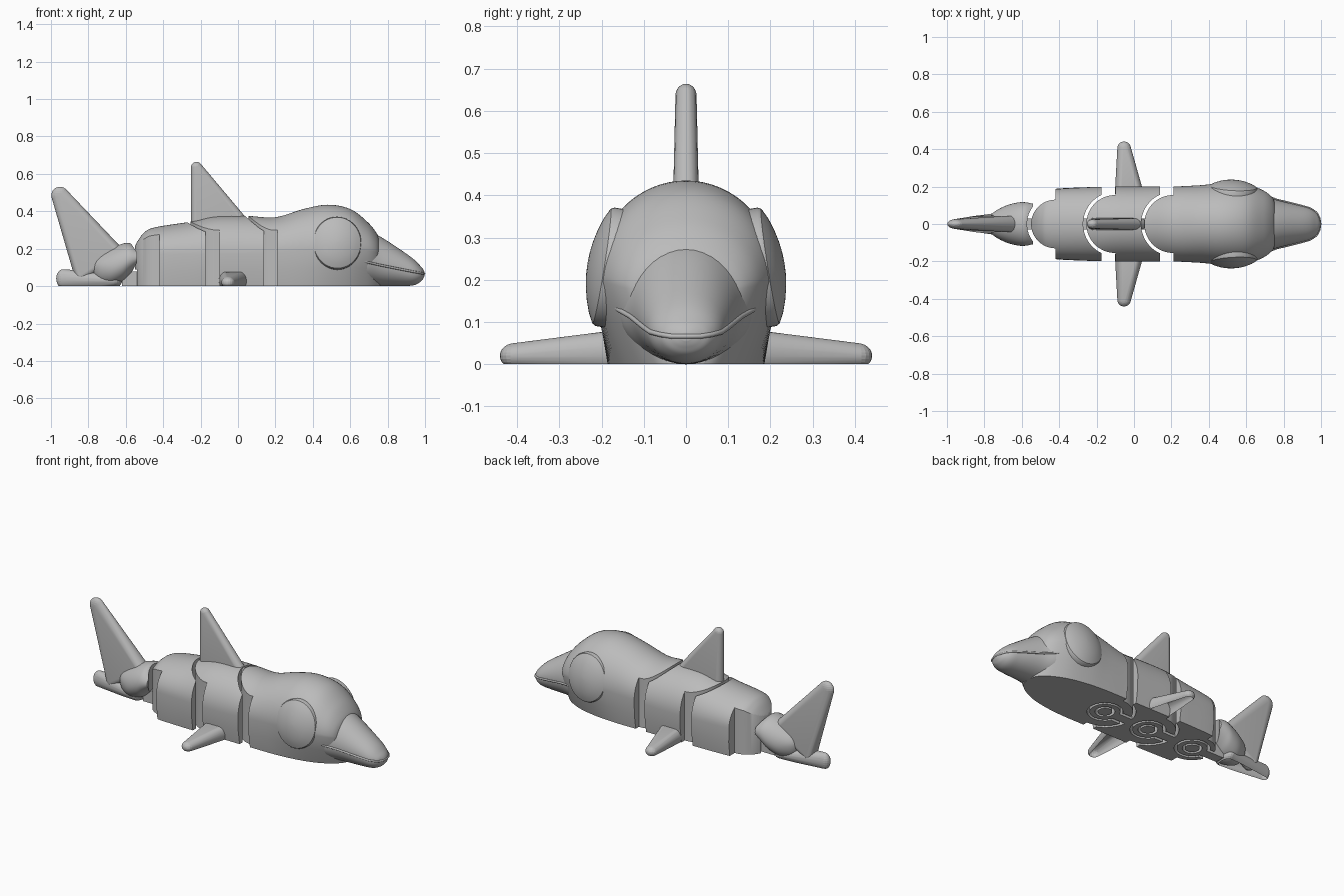
import bpy, bmesh, math
from mathutils import Vector

cube = bpy.data.objects.get("Cube")
if cube:
    bpy.data.objects.remove(cube)

grey = bpy.data.materials.new("plain_grey")
grey.use_nodes = True
grey.diffuse_color = (0.5, 0.5, 0.5, 1)
grey.node_tree.nodes["Principled BSDF"].inputs["Base Color"].default_value = (0.5, 0.5, 0.5, 1)


def finish(bm, name):
    bmesh.ops.recalc_face_normals(bm, faces=bm.faces)
    mesh = bpy.data.meshes.new(name)
    bm.to_mesh(mesh)
    bm.free()
    mesh.materials.append(grey)
    ob = bpy.data.objects.new(name, mesh)
    bpy.context.collection.objects.link(ob)
    return ob


def loft(name, rings):
    bm = bmesh.new()
    rows = [[bm.verts.new(p) for p in ring] for ring in rings]
    n = len(rows[0])
    for a, b in zip(rows, rows[1:]):
        for i in range(n):
            j = (i + 1) % n
            bm.faces.new((a[i], a[j], b[j], b[i]))
    bm.faces.new(rows[0])
    bm.faces.new(rows[-1])
    return finish(bm, name)


def smooth_stations(stations, steps=6):
    """Catmull-Rom refinement of loft stations."""
    out = []
    last = len(stations) - 1
    for i in range(last):
        p = [stations[min(max(i + k, 0), last)] for k in (-1, 0, 1, 2)]
        for s in range(steps):
            t = s / steps
            out.append([b + 0.5 * t * (c - a + t * (2*a - 5*b + 4*c - d + t * (3*(b - c) + d - a)))
                        for a, b, c, d in zip(*p)])
    return out + [list(stations[-1])]


def body_ring(x, w, zc, top, wb):
    arch = [(x, w * math.cos(math.pi * i / 32), zc + (top - zc) * math.sin(math.pi * i / 32))
            for i in range(33)]
    return arch + [(x, -(w + wb) / 2 - .006, zc / 2), (x, -wb, 0), (x, wb, 0),
                   (x, (w + wb) / 2 + .006, zc / 2)]


def oval_ring(x, w, zc, top, bottom):
    ring = []
    for i in range(40):
        a = math.tau * i / 40
        s = math.sin(a)
        ring.append((x, w * math.cos(a), zc + s * (top - zc if s > 0 else zc - bottom)))
    return ring


def prism(name, outline, z0, z1):
    return loft(name, [[(x, y, z) for x, y in outline] for z in (z0, z1)])


def arc(cx, r, a0, a1, n=32):
    return [(cx + r * math.cos(math.radians(a0 + (a1 - a0) * i / n)),
             r * math.sin(math.radians(a0 + (a1 - a0) * i / n))) for i in range(n + 1)]


def carve(ob, cutter, mode):
    mod = ob.modifiers.new(mode.lower(), "BOOLEAN")
    mod.operation, mod.solver, mod.object = mode, "EXACT", cutter
    bpy.context.view_layer.objects.active = ob
    bpy.ops.object.modifier_apply(modifier=mod.name)
    bpy.data.objects.remove(cutter)


def hull(name, balls):
    """Rounded shape wrapped around ellipsoids, flat on the ground."""
    bm = bmesh.new()
    for centre, radii in balls:
        made = bmesh.ops.create_uvsphere(bm, u_segments=20, v_segments=12, radius=1)["verts"]
        for v in made:
            v.co = Vector(centre) + Vector([a * b for a, b in zip(v.co, radii)])
    res = bmesh.ops.convex_hull(bm, input=bm.verts)
    junk = set(res["geom_interior"]) | set(res["geom_unused"])
    bmesh.ops.delete(bm, geom=[g for g in junk if isinstance(g, bmesh.types.BMVert)], context="VERTS")
    cut = bmesh.ops.bisect_plane(bm, geom=bm.verts[:] + bm.edges[:] + bm.faces[:],
                                 plane_co=(0, 0, 0), plane_no=(0, 0, -1), clear_outer=True)
    edges = [e for e in cut["geom_cut"] if isinstance(e, bmesh.types.BMEdge)]
    if edges:
        bmesh.ops.holes_fill(bm, edges=edges, sides=0)
    return finish(bm, name)


# Body shape: x, half width, shoulder height, top, bottom half width
BODY = [(-.56, .07, .15, .19, .06), (-.54, .11, .15, .235, .10), (-.5, .15, .16, .288, .14),
        (-.44, .183, .17, .315, .175), (-.25, .196, .17, .345, .185), (-.12, .2, .17, .373, .185),
        (.05, .2, .17, .375, .185), (.2, .2, .18, .368, .185), (.35, .207, .19, .412, .185),
        (.48, .218, .2, .435, .175), (.6, .212, .2, .412, .15), (.69, .18, .19, .345, .11),
        (.74, .14, .18, .285, .07), (.76, .09, .17, .24, .04)]
body_rings = [body_ring(*s) for s in smooth_stations(BODY)]


# Hinged segments: rounded knuckle behind, hollow socket in front
def segment(name, back, radius, front, next_hinge):
    outline = [(back, .3)] + arc(back, radius, 90, 270) + [(back, -.3), (front, -.3)]
    if next_hinge is not None:
        a = math.degrees(math.acos((front - next_hinge) / .172))
        outline += arc(next_hinge, .172, 360 - a, a)
    outline += [(front, .3)]
    ob = loft(name, body_rings)
    carve(ob, prism("segment_cutter", outline, -.1, .6), "INTERSECT")
    carve(ob, prism("pocket_cutter", arc(back, .1, 0, 360 - 8, 44), -.1, .09), "DIFFERENCE")
    slot = [(back, .05), (back - .2, .05), (back - .2, -.05), (back, -.05)]
    carve(ob, prism("slot_cutter", slot, -.1, .09), "DIFFERENCE")


HINGES = {"front": .21, "middle": -.10, "rear": -.42}
segment("head", HINGES["front"], .155, 1.2, None)
segment("middle_body", HINGES["middle"], .155, .14, HINGES["front"])
segment("rear_body", HINGES["rear"], .13, -.175, HINGES["middle"])

# Hinge rings, pins and link bars underneath
for label, x in HINGES.items():
    ring = prism(label + "_hinge_ring", arc(x, .085, 0, 352, 44), 0, .08)
    carve(ring, prism("hole_cutter", arc(x, .055, 0, 352, 44), -.1, .2), "DIFFERENCE")
    prism(label + "_hinge_pin", arc(x, .04, 0, 352, 44), 0, .1)
    prism(label + "_link", [(x - .075, .03), (x - .2, .03), (x - .2, -.03), (x - .075, -.03)], 0, .078)

# Snout
SNOUT = [(.6, .17, .13, .33, 0), (.68, .16, .13, .3, 0), (.76, .13, .12, .265, 0),
         (.88, .1, .09, .187, 0), (.94, .083, .072, .143, .005), (.975, .06, .066, .108, .022),
         (.99, .035, .065, .09, .04), (.997, .012, .065, .075, .055)]
loft("snout", [oval_ring(*s) for s in smooth_stations(SNOUT)])

# Mouth line
half = [(.65, .172, .138), (.69, .158, .128), (.76, .13, .112), (.88, .101, .088),
        (.94, .084, .076), (.975, .061, .07), (.99, .035, .066)]
path = half + [(.996, 0, .066)] + [(x, -y, z) for x, y, z in reversed(half)]
curve = bpy.data.curves.new("mouth_line", "CURVE")
curve.dimensions = "3D"
curve.bevel_depth = .006
curve.bevel_resolution = 2
curve.use_fill_caps = True
line = curve.splines.new("POLY")
line.points.add(len(path) - 1)
for point, co in zip(line.points, path):
    point.co = (*co, 1)
curve.materials.append(grey)
bpy.context.collection.objects.link(bpy.data.objects.new("mouth_line", curve))

# Domed eyes, turned slightly upward
for side, label in ((1, "left"), (-1, "right")):
    profile = [(1, -.04), (1, .004), (.97, .012)] + [(r, .012 + .034 * (1 - r * r)) for r in (.8, .6, .4, .2, .03)]
    rings = []
    for r, d in profile:
        rings.append([(.13 * r * math.cos(math.tau * i / 48), d * side,
                       .142 * r * math.sin(math.tau * i / 48)) for i in range(48)])
    eye = loft(label + "_eye", rings)
    eye.location = (.53, side * .188, .23)
    eye.rotation_euler = (side * math.radians(9), 0, -side * math.radians(3))

# Fins
hull("dorsal_fin", [((-.222, 0, .636), (.03, .025, .028)), ((-.218, 0, .33), (.033, .032, .03)),
                    ((.03, 0, .33), (.035, .032, .03))])
for side, label in ((1, "left"), (-1, "right")):
    hull(label + "_side_fin", [((-.053, side * .405, .02), (.036, .036, .03)),
                               ((-.065, side * .17, .03), (.037, .03, .05)),
                               ((.015, side * .17, .03), (.035, .03, .05))])

# Tail
TAIL = [(-.54, .108, .15, .208, .1), (-.58, .116, .14, .23, .06), (-.62, .115, .12, .226, .025),
        (-.68, .1, .1, .2, .005), (-.74, .07, .1, .165, .015), (-.77, .04, .1, .135, .05),
        (-.78, .012, .1, .11, .09)]
tail = loft("tail_base", [oval_ring(*s) for s in smooth_stations(TAIL)])
carve(tail, prism("tail_socket_cutter", arc(HINGES["rear"], .152, 0, 352, 44), -.1, .5), "DIFFERENCE")
hull("upper_tail_fin", [((-.952, 0, .485), (.046, .026, .046)), ((-.84, 0, .06), (.035, .045, .04)),
                        ((-.65, 0, .18), (.035, .045, .04))])
hull("lower_tail_fin", [((-.935, 0, .04), (.037, .03, .05)), ((-.8, 0, .03), (.04, .045, .05)),
                        ((-.66, 0, .03), (.04, .07, .04))])

# Shading
bpy.ops.object.select_all(action="DESELECT")
for ob in bpy.context.collection.objects:
    if ob.type == "MESH" and ob.data.materials and ob.data.materials[0] == grey:
        ob.select_set(True)
        bpy.context.view_layer.objects.active = ob
bpy.ops.object.shade_smooth_by_angle(angle=math.radians(35))
